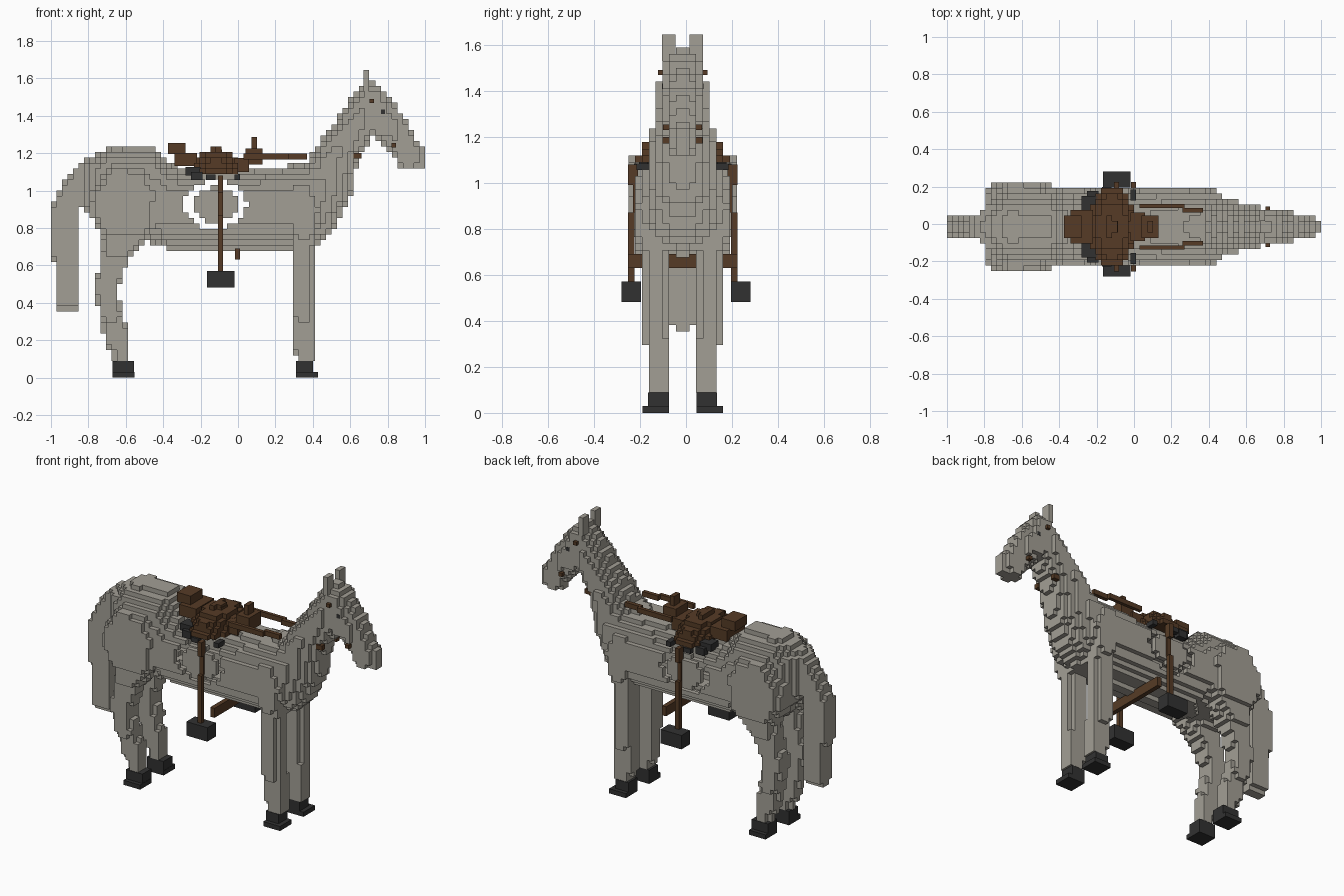
import bpy, bmesh, math
from mathutils import Vector

cube = bpy.data.objects.get("Cube")
if cube:
    bpy.data.objects.remove(cube)

V = 2 / 68      # block size
C = -V / 2      # symmetry plane of the animal


def material(name, rgb):
    m = bpy.data.materials.new(name)
    m.use_nodes = True
    m.diffuse_color = (*rgb, 1)
    m.node_tree.nodes["Principled BSDF"].inputs["Base Color"].default_value = (*rgb, 1)
    return m


GREY = material("warm grey coat", (0.365, 0.345, 0.30))
BROWN = material("brown leather", (0.092, 0.044, 0.019))
DARK = material("charcoal", (0.031, 0.031, 0.031))


def finish(name, bm, mat):
    me = bpy.data.meshes.new(name)
    bm.to_mesh(me)
    bm.free()
    me.materials.append(mat)
    ob = bpy.data.objects.new(name, me)
    bpy.context.collection.objects.link(ob)
    return ob


# ---- plain boxes, optionally mirrored across the symmetry plane
def box(name, x, y, z, mat, mirror=True, c=C):
    for side, s in (("left_", 1), ("right_", -1)) if mirror else (("", 1),):
        bm = bmesh.new()
        bmesh.ops.create_cube(bm, size=1)
        ya, yb = sorted((c + s * y[0], c + s * y[1]))
        lo, hi = Vector((x[0], ya, z[0])), Vector((x[1], yb, z[1]))
        for v in bm.verts:
            v.co = Vector([lo[i] if v.co[i] < 0 else hi[i] for i in range(3)])
        finish(side + name, bm, mat)


# ---- block shapes
DIRS = [(1, 0, 0), (-1, 0, 0), (0, 1, 0), (0, -1, 0), (0, 0, 1), (0, 0, -1)]


def near(cell, d):
    return (cell[0] + d[0], cell[1] + d[1], cell[2] + d[2])


def blocks(name, cells, mat):
    bm, verts = bmesh.new(), {}

    def vert(p):
        if p not in verts:
            verts[p] = bm.verts.new((-1 + p[0] * V, C + p[1] * V, p[2] * V))
        return verts[p]

    for cell in cells:
        for d in DIRS:
            if near(cell, d) in cells:
                continue
            a = next(i for i in range(3) if d[i])
            u, w = (a + 1) % 3, (a + 2) % 3
            loop = []
            for du, dw in ((0, 0), (1, 0), (1, 1), (0, 1)):
                p = list(cell)
                p[a] += d[a] > 0
                p[u] += du
                p[w] += dw
                loop.append(vert(tuple(p)))
            bm.faces.new(loop if d[a] > 0 else loop[::-1])
    return finish(name, bm, mat)


def inside_depth(poly, x, z):
    inside, best = False, 9
    for (ax, az), (bx, bz) in zip(poly, poly[1:] + poly[:1]):
        if (az > z) != (bz > z) and x < (bx - ax) * (z - az) / (bz - az) + ax:
            inside = not inside
        dx, dz = bx - ax, bz - az
        t = max(0, min(1, ((x - ax) * dx + (z - az) * dz) / (dx * dx + dz * dz)))
        best = min(best, math.hypot(x - ax - t * dx, z - az - t * dz))
    return best if inside else 0


def station(table, t):
    for a, b in zip(table, table[1:]):
        if t <= b[0]:
            f = max(0, (t - a[0]) / (b[0] - a[0]))
            return [p + f * (q - p) for p, q in zip(a[1:], b[1:])]
    return table[-1][1:]


# Inflate a side profile; table rows are (position, centre y, half width)
def inflate(poly, axis, table, radius=None):
    cells = set()
    for i in range(68):
        for k in range(58):
            x, z = -1 + (i + .5) * V, (k + .5) * V
            depth = inside_depth(poly, x, z)
            if depth <= 0:
                continue
            mid, half = station(table, x if axis == "x" else z)
            f = min(1, depth / (radius or half))
            w = half * math.sqrt(1 - (1 - f) ** 2)
            cells |= {(i, j, k) for j in range(-10, 10) if abs((j + .5) * V - mid) <= max(w, V * .52)}
    return cells


def flip(cells):
    return {(i, -1 - j, k) for i, j, k in cells}


# ---- body, neck and head
body_profile = [
    (-.83, .88), (-.76, .84), (-.70, .74), (-.5, .73), (-.37, .69), (.30, .69), (.41, .705),
    (.47, .74), (.53, .80), (.56, .89), (.605, .96), (.62, 1.06), (.65, 1.18), (.72, 1.28),
    (.77, 1.26), (.83, 1.19), (.88, 1.11), (.97, 1.11), (1.01, 1.14), (1.01, 1.22),
    (.97, 1.25), (.91, 1.37), (.82, 1.48), (.78, 1.54), (.70, 1.60), (.67, 1.56), (.59, 1.475),
    (.51, 1.345), (.44, 1.265), (.37, 1.15), (.25, 1.13), (0, 1.11), (-.30, 1.11),
    (-.38, 1.17), (-.45, 1.23), (-.67, 1.235), (-.75, 1.205), (-.86, 1.13)]
body = inflate(body_profile, "x", [
    (-.86, 0, .09), (-.78, 0, .15), (-.65, 0, .21), (.33, 0, .21), (.43, 0, .18), (.55, 0, .135),
    (.7, 0, .10), (.85, 0, .075), (1, 0, .045)])
shell = {c for c in body if any(near(c, d) not in body for d in DIRS)}


# Open ring in each flank
def in_ring(c):
    x, z = -1 + (c[0] + .5) * V, (c[2] + .5) * V
    return .72 < math.hypot((x + .12) / .165, (z - .925) / .13) < 1


blocks("body_neck_and_head", {c for c in shell if not in_ring(c)}, GREY)

# ---- tail
tail = inflate([
    (-.97, .63), (-.97, .36), (-.855, .36), (-.855, .89), (-.79, .95), (-.79, 1.17), (-.86, 1.14),
    (-.91, 1.07), (-.955, 1.0), (-1.01, .89), (-1.01, .63)], "z", [(.3, 0, .06), (1.2, 0, .06)], .03)
blocks("tail", tail - body, GREY)

# ---- legs
hind = inflate([
    (-.67, .085), (-.67, .15), (-.705, .16), (-.735, .31), (-.765, .46), (-.765, .54), (-.735, .6),
    (-.72, .74), (-.80, .88), (-.78, 1.0), (-.68, 1.13), (-.52, 1.12), (-.43, 1.0), (-.44, .8),
    (-.55, .68), (-.61, .56), (-.645, .45), (-.61, .33), (-.58, .23), (-.58, .085)], "z",
    [(.28, .103, .045), (.34, .118, .062), (.6, .118, .062), (.8, .13, .10), (1.13, .13, .108)], .045)
fore = inflate([
    (.31, .085), (.31, .125), (.28, .13), (.28, .72), (.25, .9), (.29, 1.04), (.37, 1.04),
    (.44, .9), (.41, .7), (.41, .085)], "z",
    [(.28, .103, .045), (.34, .118, .062), (.7, .118, .062), (.85, .125, .095), (1.04, .125, .095)], .045)
for name, leg in (("hind_leg", hind), ("front_leg", fore)):
    blocks("left_" + name, leg - body, GREY)
    blocks("right_" + name, flip(leg) - body, GREY)

# ---- hooves
for name, x in (("hind", -.67), ("front", .31)):
    box(name + "_hoof", (x, x + .09), (.06, .15), (0, .088), DARK)
    box(name + "_hoof_toe", (x, x + .117), (.06, .175), (0, .029), DARK)
box("hind_hoof_front", (-.58, -.555), (.06, .15), (.029, .088), DARK)

# ---- ears, eyes and bridle pieces
box("ear", (.67, .70), (.03, .089), (1.53, 1.645), GREY)
box("eye", (.765, .787), (.06, .09), (1.408, 1.432), DARK)
box("brow_stud", (.703, .727), (.08, .108), (1.468, 1.49), BROWN)
box("mouth_bit", (.82, .846), (.05, .085), (1.23, 1.253), BROWN)
box("bridle_end", (.615, .66), (.058, .087), (1.17, 1.2), BROWN)
box("rear_rein", (.03, .27), (.1, .122), (1.167, 1.198), BROWN)
box("front_rein", (.26, .37), (.075, .1), (1.167, 1.198), BROWN)

# ---- saddle
seat = set()
for i in range(68):
    for j in range(-8, 8):
        r = math.hypot((-1 + (i + .5) * V + .12) / .135, (j + .5) * V / .205)
        if r < 1:
            top = 1.07 + .155 * math.sqrt(1 - r * r)
            seat |= {(i, j, k) for k in range(37, 42) if k == 37 or (k + .5) * V < top}
blocks("saddle_seat", seat, BROWN)
box("seat_button", (-.145, -.085), (-.03, .03), (1.19, 1.22), BROWN, False)
box("cantle", (-.375, -.28), (-.06, .06), (1.195, 1.255), BROWN, False)
box("cantle_base", (-.34, -.22), (-.09, .09), (1.13, 1.2), BROWN, False)
box("pommel_base", (-.02, .06), (-.075, .075), (1.1, 1.175), BROWN, False)
box("pommel", (.04, .13), (-.06, .06), (1.14, 1.225), BROWN, False)
box("saddle_horn", (.073, .102), (-.03, .03), (1.22, 1.285), BROWN, False)
box("blanket_rear", (-.28, -.2), (.09, .165), (1.08, 1.125), DARK)
box("blanket_rear_edge", (-.25, -.19), (.15, .19), (1.055, 1.10), DARK)
box("blanket_front_edge", (-.02, .012), (.14, .2), (1.055, 1.085), DARK)
box("blanket_side_edge", (-.17, -.12), (.18, .212), (1.055, 1.085), DARK)

# ---- girth, stirrup straps and stirrups
box("girth", (-.017, .012), (-.238, .238), (.63, .69), BROWN, False)
box("lower_strap", (-.107, -.08), (.21, .238), (.56, .87), BROWN)
box("middle_strap", (-.107, -.08), (.195, .216), (.87, .99), BROWN)
box("upper_strap", (-.107, -.08), (.195, .238), (.99, 1.08), BROWN)
box("stirrup", (-.165, -.018), (.196, .281), (.482, .57), DARK, c=0)
